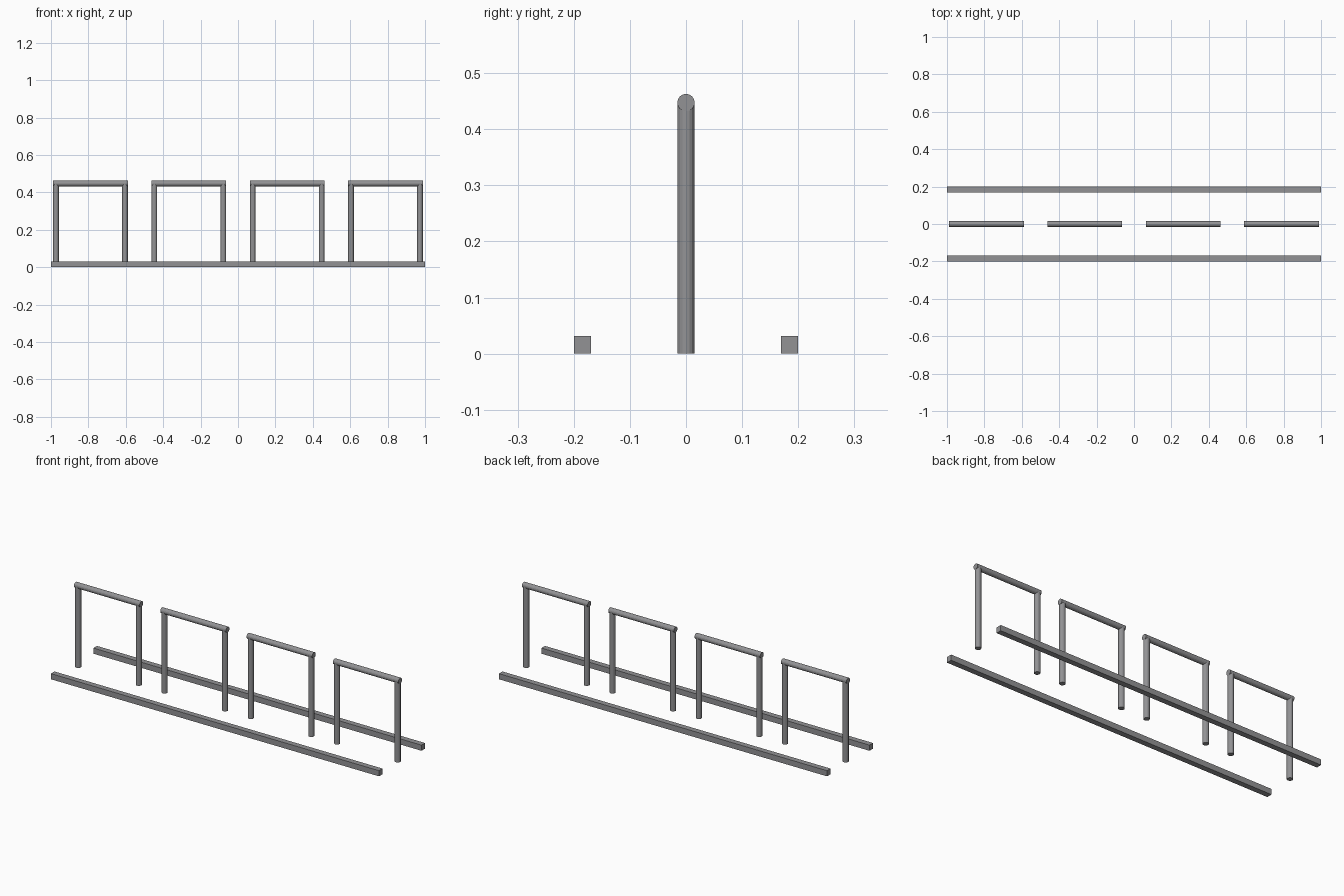
import bpy
from math import pi

cube = bpy.data.objects.get("Cube")
if cube:
    bpy.data.objects.remove(cube, do_unlink=True)

steel = bpy.data.materials.new("grey_steel")
steel.use_nodes = True
colour = (0.29, 0.29, 0.30, 1)
steel.diffuse_color = colour
steel.node_tree.nodes["Principled BSDF"].inputs["Base Color"].default_value = colour

RADIUS = 0.0155
BAR_Z = 0.4475
HOOP_WIDTH = 0.40
HOOP_SPACING = 0.526


def finish(name):
    obj = bpy.context.object
    obj.name = name
    obj.data.materials.append(steel)
    return obj


def tube(name, length, location, rotation=(0, 0, 0)):
    bpy.ops.mesh.primitive_cylinder_add(vertices=16, radius=RADIUS, depth=length,
                                        location=location, rotation=rotation)
    return finish(name)


# Ground rails, front and back
for side, label in ((-1, "front"), (1, "back")):
    bpy.ops.mesh.primitive_cube_add(size=1, location=(0, side * 0.1845, 0.0155))
    rail = finish(label + "_ground_rail")
    rail.scale = (2, 0.031, 0.031)

# Row of hoops: two posts and a top bar each
for i in range(4):
    x = (i - 1.5) * HOOP_SPACING
    tube(f"hoop_{i + 1}_top_bar", HOOP_WIDTH, (x, 0, BAR_Z), (0, pi / 2, 0))
    for side, label in ((-1, "right"), (1, "left")):
        post_x = x + side * (HOOP_WIDTH / 2 - RADIUS)
        tube(f"hoop_{i + 1}_{label}_post", BAR_Z, (post_x, 0, BAR_Z / 2))
